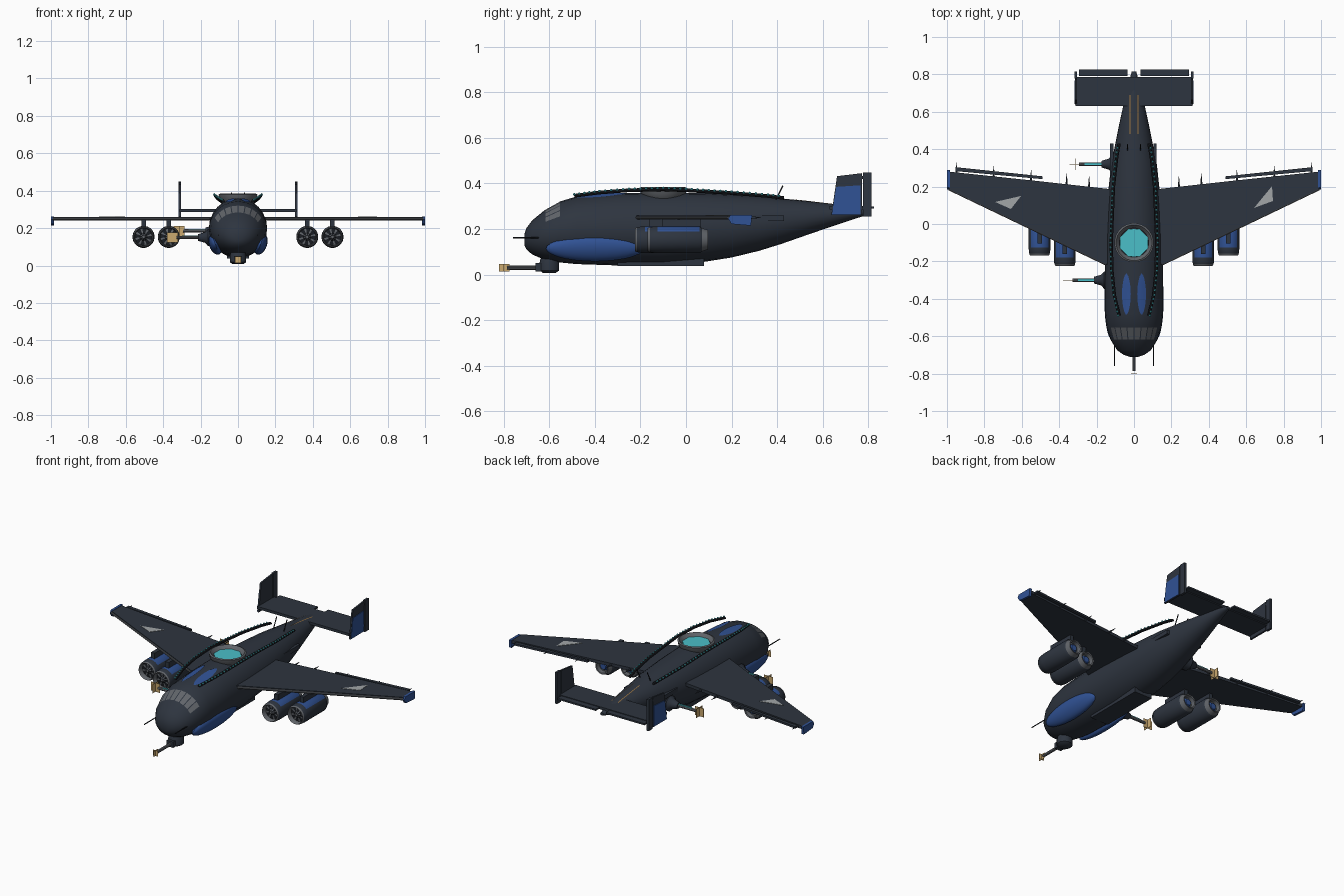
import bpy, bmesh, math
from mathutils import Vector, Matrix

if "Cube" in bpy.data.objects:
    bpy.data.objects.remove(bpy.data.objects["Cube"])


def mat(name, *rgb):
    m = bpy.data.materials.new(name)
    m.diffuse_color = (*rgb, 1)
    m.use_nodes = True
    m.node_tree.nodes["Principled BSDF"].inputs["Base Color"].default_value = m.diffuse_color
    return m


DARK = mat("dark slate", .027, .035, .05)
BLUE = mat("royal blue", .03, .085, .30)
TEAL = mat("bright teal", .07, .52, .58)
GREY = mat("mid grey", .12, .13, .145)
PALE = mat("pale grey", .36, .38, .39)
TAN = mat("tan flash", .60, .40, .16)
ORANGE = mat("dull orange", .32, .17, .05)
BLACK = mat("near black", .01, .012, .016)


def make(name, bm, *mats):
    bmesh.ops.recalc_face_normals(bm, faces=bm.faces)
    me = bpy.data.meshes.new(name)
    bm.to_mesh(me)
    bm.free()
    for m in mats:
        me.materials.append(m)
    ob = bpy.data.objects.new(name, me)
    bpy.context.collection.objects.link(ob)
    return ob


def box(name, lo, hi, m):
    bm = bmesh.new()
    bmesh.ops.create_cube(bm, size=1)
    for v in bm.verts:
        v.co = [lo[i] if v.co[i] < 0 else hi[i] for i in range(3)]
    return make(name, bm, m)


def slab(name, pts, axis, lo, hi, *mats):
    """Prism: 2D outline pushed along an axis (0 = x, 2 = z)."""
    bm = bmesh.new()
    rows = []
    for h in (lo, hi):
        rows.append([bm.verts.new((h, a, b) if axis == 0 else (a, b, h)) for a, b in pts])
    n = len(pts)
    bm.faces.new(rows[0])
    bm.faces.new(rows[1])
    for i in range(n):
        j = (i + 1) % n
        bm.faces.new((rows[0][i], rows[0][j], rows[1][j], rows[1][i]))
    return make(name, bm, *mats)


def loft(bm, rings, caps=True):
    rows = [[bm.verts.new(p) for p in r] for r in rings]
    n = len(rows[0])
    for a, b in zip(rows, rows[1:]):
        for i in range(n):
            j = (i + 1) % n
            bm.faces.new((a[i], a[j], b[j], b[i]))
    if caps:
        bm.faces.new(rows[0])
        bm.faces.new(rows[-1])


def lathe(name, o, axis, prof, m, seg=24, caps=True):
    """Turn (radius, distance) points about an axis through o."""
    bm = bmesh.new()
    rings = []
    for r, t in prof:
        ring = []
        for k in range(seg):
            a = 2 * math.pi * (k + .5) / seg
            p = [r * math.cos(a), r * math.sin(a)]
            p.insert(axis, t)
            ring.append(Vector(o) + Vector(p))
        rings.append(ring)
    loft(bm, rings, caps)
    return make(name, bm, m)


def rod(name, a, b, r, m, r2=None, seg=8):
    a, b = Vector(a), Vector(b)
    q = (b - a).to_track_quat('Z', 'Y')
    bm = bmesh.new()
    bmesh.ops.create_cone(bm, cap_ends=True, segments=seg, radius1=r, radius2=r if r2 is None else r2,
                          depth=(b - a).length, matrix=Matrix.Translation((a + b) / 2) @ q.to_matrix().to_4x4())
    return make(name, bm, m)


# Fuselage stations: y, half width, bottom z, top z
ST = [(-.71, .022, .13, .175), (-.70, .055, .11, .205), (-.675, .09, .088, .238), (-.62, .125, .065, .283),
      (-.55, .147, .053, .322), (-.48, .155, .046, .343), (-.30, .156, .040, .358), (-.10, .155, .042, .36),
      (.08, .145, .056, .358), (.20, .135, .075, .352), (.32, .122, .104, .344), (.42, .102, .135, .334),
      (.52, .082, .17, .324), (.63, .058, .208, .312), (.75, .03, .248, .297), (.815, .012, .266, .283)]


def skin(y, ang, off=0):
    for a, b in zip(ST, ST[1:]):
        if y <= b[0]:
            break
    f = (y - a[0]) / (b[0] - a[0])
    w, lo, hi = (a[i] + f * (b[i] - a[i]) for i in (1, 2, 3))
    return ((w + off) * math.sin(ang), y, (lo + hi) / 2 + ((hi - lo) / 2 + off) * math.cos(ang))


SEG = 24
bm = bmesh.new()
loft(bm, [[skin(s[0], 2 * math.pi * k / SEG) for k in range(SEG)] for s in ST])
bm.normal_update()
# Cockpit panes inset into the band behind the nose
panes = [f for f in bm.faces if -.62 < f.calc_center_median().y < -.55
         and f.calc_center_median().z > .25 and len(f.verts) == 4]
bmesh.ops.inset_individual(bm, faces=panes, thickness=.004)
for f in panes:
    f.material_index = 1
make("fuselage", bm, DARK, GREY)


def skin_plate(name, y0, y1, xc, half, m, off=.003, n=16):
    """Thin painted plate following the upper skin; half(t) is its half width."""
    bm = bmesh.new()
    rows = []
    for i in range(n + 1):
        t = i / n
        y = y0 + t * (y1 - y0)
        w = skin(y, math.pi / 2)[0]
        rows.append([bm.verts.new(skin(y, math.asin((xc + k * half(t)) / w), off)) for k in (-1, -.33, .33, 1)])
    for a, b in zip(rows, rows[1:]):
        for i in range(3):
            bm.faces.new((a[i], a[i + 1], b[i + 1], b[i]))
    make(name, bm, m)


# Belly keel and chin turret
box("belly_keel", (-.06, -.30, .038), (.06, .08, .075), DARK)
lathe("chin_turret", (0, -.60, 0), 2, [(.03, .008), (.045, .018), (.045, .05), (.04, .07)], DARK, 12)
box("chin_gun_block", (-.022, -.66, .014), (.022, -.60, .05), DARK)
rod("chin_barrel", (0, -.66, .03), (0, -.785, .03), .009, GREY)
box("chin_flash_long", (-.001, -.82, .013), (.001, -.775, .047), TAN)
box("chin_flash_cross", (-.017, -.801, .013), (.017, -.799, .047), TAN)

# Left side guns
for y, x0, tip, z in ((-.30, -.145, -.33, .15), (.32, -.105, -.295, .185)):
    lathe("side_gun_mount", (x0, y, z), 0, [(.048, .03), (.048, -.015), (.03, -.03), (.018, -.07)], DARK, 12)
    rod("side_gun_barrel", (x0 - .05, y, z), (tip, y, z), .009, GREY)
    box("side_gun_glow", (tip + .03, y - .005, z + .006), (x0 - .07, y + .005, z + .011), TEAL)
    box("side_flash_long", (tip - .05, y - .001, z - .027), (tip + .01, y + .001, z + .027), TAN)
    box("side_flash_cross", (tip - .021, y - .03, z - .027), (tip - .019, y + .03, z + .027), TAN)

# Dorsal ring with glowing floor
lathe("dorsal_ring", (0, -.10, 0), 2, [(.078, .362), (.096, .384), (.105, .38), (.10, .355), (.085, .335)], GREY, 24, False)
lathe("dorsal_glow", (0, -.10, 0), 2, [(.08, .355), (.08, .366)], TEAL, 8)

RAIL = [(.08, -.49, .346), (.105, -.38, .36), (.118, -.25, .37), (.122, -.10, .374),
        (.118, 0, .37), (.11, .2, .358), (.092, .36, .345), (.08, .43, .336)]
for s in (-1, 1):
    # Raised rails with a row of lights
    path = [Vector((s * x, y, z)) for x, y, z in RAIL]
    bm = bmesh.new()
    loft(bm, [[p + Vector((.009 * math.cos(a), 0, .008 * math.sin(a))) for a in
               (k * math.pi / 4 for k in range(8))] for p in path])
    make("light_rail", bm, BLACK)
    bm = bmesh.new()
    for a, b in zip(path, path[1:]):
        n = max(2, round((b - a).length / .025))
        for k in range(n):
            bmesh.ops.create_icosphere(bm, subdivisions=1, radius=.0065,
                                       matrix=Matrix.Translation(a.lerp(b, k / n) + Vector((s * .005, 0, .006))))
    make("rail_lights", bm, TEAL)
    box("rail_fairing", (s * .115 - .012, .26, .235), (s * .115 + .005, .43, .26), DARK)

    # Painted top lenses and tail stripes
    skin_plate("top_lens", -.485, -.265, s * .04, lambda t: .002 + .021 * math.sin(math.pi * t) ** .6, BLUE)
    skin_plate("tail_stripe", .48, .69, s * .02, lambda t: .002, ORANGE)

    # Side blisters
    bm = bmesh.new()
    bmesh.ops.create_uvsphere(bm, u_segments=24, v_segments=14, radius=1)
    T = Matrix.Translation((s * .121, -.40, .114)) @ Matrix.Rotation(s * .35, 4, 'Y')
    bm.transform(T @ Matrix.Diagonal((.034, .215, .058, 1)))
    make("side_blister", bm, BLUE)

    # Wing, aileron, leading strip, tip plate
    slab("wing", [(s * x, y) for x, y in ((.05, -.262), (.99, .187), (.99, .28), (.5, .228), (.05, .178))],
         2, .241, .26, DARK)
    slab("aileron", [(s * x, y) for x, y in ((.49, .24), (.955, .283), (.955, .304), (.49, .255))],
         2, .246, .258, DARK)
    rod("leading_strip", (s * .15, -.216, .25), (s * .99, .186, .25), .006, GREY)
    slab("wing_tip", [(.185, .245), (.195, .262), (.29, .262), (.285, .215), (.2, .222)],
         0, s * .985, s * 1.0, BLUE)
    for x, y in ((.24, .195), (.36, .21), (.55, .23), (.75, .25), (.95, .27)):
        rod("wing_spike", (s * x, y - .01, .25), (s * x, y + .06, .25), .008, DARK, .001, 6)

    # Engines: shell, lip, fan, nozzle, pylon
    for x, y in ((.37, -.22), (.505, -.165)):
        o = (s * x, y, .153)
        shell = lathe("engine_shell", o, 1, [(.05, .0), (.057, .012), (.059, .04), (.059, .225), (.052, .235)], DARK, 24, False)
        shell.data.materials.append(BLUE)
        for p in shell.data.polygons:
            if p.normal.z > .6 and y + .06 < p.center.y < y + .2:
                p.material_index = 1
        lathe("engine_lip", o, 1, [(.045, .03), (.047, .002), (.051, -.004), (.056, .006)], GREY, 24, False)
        fan = lathe("engine_fan", o, 1, [(.008, .008), (.02, .022), (.049, .026)], BLACK)
        fan.data.materials.append(GREY)
        for i, p in enumerate(fan.data.polygons):
            p.material_index = 1 if i % 3 == 0 else 0
        lathe("engine_nozzle", o, 1, [(.054, .228), (.043, .262), (.036, .26), (.034, .235)], GREY, 24)
        lathe("engine_exhaust", o, 1, [(.03, .23), (.018, .25)], BLUE, 16)
        box("engine_pylon", (s * x - .012, y + .06, .20), (s * x + .012, y + .23, .245), DARK)

    # Twin tail fins with painted outer panel
    slab("tail_fin", [(.638, .262), (.663, .432), (.772, .445), (.772, .262)], 0, s * .306, s * .316, DARK)
    slab("fin_panel", [(.641, .264), (.659, .385), (.766, .392), (.766, .264)], 0, s * .315, s * .319, BLUE)
    slab("rudder", [(.778, .255), (.778, .448), (.815, .448), (.815, .255)], 0, s * .304, s * .318, DARK)
    for z in (.29, .42):
        box("rudder_hinge", (s * .311 - .004, .765, z), (s * .311 + .004, .785, z + .012), BLACK)
    box("elevator", (s * .165 - .13, .79, .289), (s * .165 + .13, .825, .299), DARK)

    # Nose probes and rear aerials
    rod("nose_probe", (s * .105, -.63, .162), (s * .105, -.76, .162), .003, BLACK)
    rod("rear_aerial", (s * .035, .395, .33), (s * .035, .425, .39), .003, BLACK)

box("tailplane", (-.312, .63, .285), (.312, .787, .301), DARK)

# Wing markings
slab("left_marking", [(-.743, .118), (-.604, .15), (-.658, .08)], 2, .259, .262, PALE)
slab("right_marking", [(.738, .203), (.642, .086), (.743, .123)], 2, .259, .262, PALE)

bpy.ops.object.select_all(action='SELECT')
bpy.context.view_layer.objects.active = bpy.data.objects["fuselage"]
bpy.ops.object.shade_smooth_by_angle(angle=math.radians(35))
